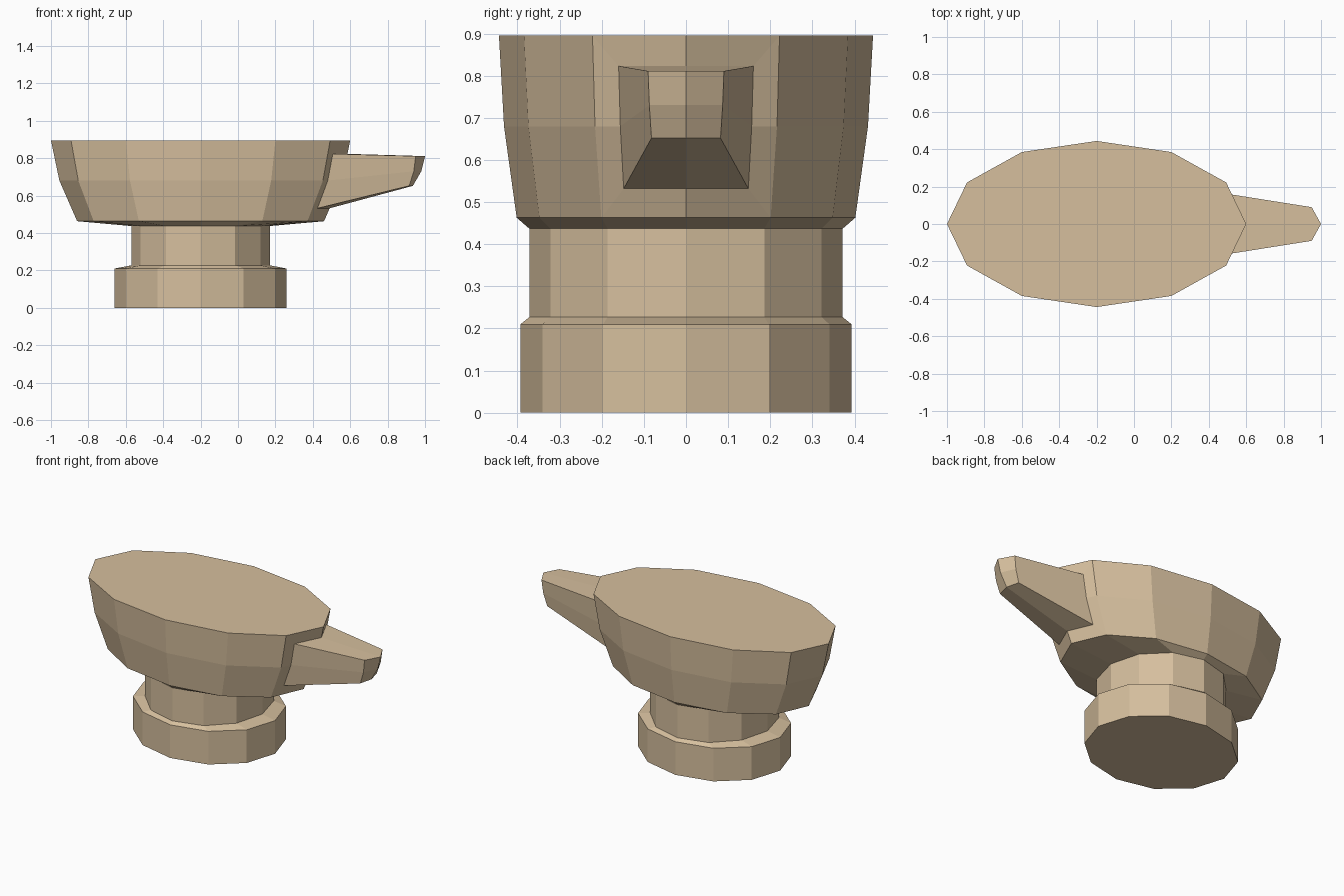
import bpy, bmesh, math
from mathutils import Vector

if "Cube" in bpy.data.objects:
    bpy.data.objects.remove(bpy.data.objects["Cube"])

SIDES = 12
CENTRE_X = -0.2
# Profile rings from foot to rim: (z, x radius, y radius)
RINGS = [
    (0.0, 0.46, 0.393), (0.21, 0.46, 0.393),        # foot
    (0.227, 0.37, 0.372), (0.437, 0.37, 0.372),     # neck
    (0.463, 0.66, 0.402), (0.68, 0.755, 0.432),     # bowl
    (0.895, 0.80, 0.444),                           # rim
]
# Spout rows, bottom to top: (z, half width, side x, middle x)
ROOT = [(0.532, 0.148, 0.425, 0.49), (0.68, 0.156, 0.48, 0.555), (0.823, 0.16, 0.507, 0.585)]
TIP = [(0.652, 0.082, 0.915, 0.935), (0.73, 0.087, 0.94, 0.98), (0.811, 0.09, 0.95, 1.0)]


def place_grid(verts, rows):
    """Move a 3 x 3 patch of vertices onto the given spout rows."""
    ordered = sorted(verts, key=lambda v: v.co.z)
    for i, (z, half, side_x, mid_x) in enumerate(rows):
        row = sorted(ordered[i * 3:i * 3 + 3], key=lambda v: v.co.y)
        for v, s in zip(row, (-1, 0, 1)):
            v.co = Vector((side_x if s else mid_x, s * half, z))


bm = bmesh.new()

# Foot, neck and bowl: stacked elliptical rings
loops = []
for z, rx, ry in RINGS:
    angles = [2 * math.pi * i / SIDES for i in range(SIDES)]
    loops.append([bm.verts.new((CENTRE_X + rx * math.cos(a), ry * math.sin(a), z)) for a in angles])
spout_faces = []
for level, (low, high) in enumerate(zip(loops, loops[1:])):
    for i in range(SIDES):
        j = (i + 1) % SIDES
        face = bm.faces.new((low[i], low[j], high[j], high[i]))
        if level >= 4 and i in (0, SIDES - 1):
            spout_faces.append(face)
bm.faces.new(loops[0][::-1])
bm.faces.new(loops[-1])

# Spout: inset four bowl faces, then pull them out to a pointed lip
bmesh.ops.inset_region(bm, faces=spout_faces, thickness=0.06, use_even_offset=True)
place_grid({v for f in spout_faces for v in f.verts}, ROOT)
pulled = bmesh.ops.extrude_face_region(bm, geom=spout_faces)["geom"]
place_grid([g for g in pulled if isinstance(g, bmesh.types.BMVert)], TIP)
old = [f for f in spout_faces if f.is_valid]
if old:
    bmesh.ops.delete(bm, geom=old, context="FACES")
bmesh.ops.recalc_face_normals(bm, faces=bm.faces[:])

mesh = bpy.data.meshes.new("spouted_bowl")
bm.to_mesh(mesh)
bm.free()
clay = bpy.data.materials.new("tan clay")
clay.diffuse_color = (0.67, 0.52, 0.34, 1)
clay.use_nodes = True
clay.node_tree.nodes["Principled BSDF"].inputs["Base Color"].default_value = clay.diffuse_color
mesh.materials.append(clay)
bowl = bpy.data.objects.new("spouted_bowl", mesh)
bpy.context.collection.objects.link(bowl)
